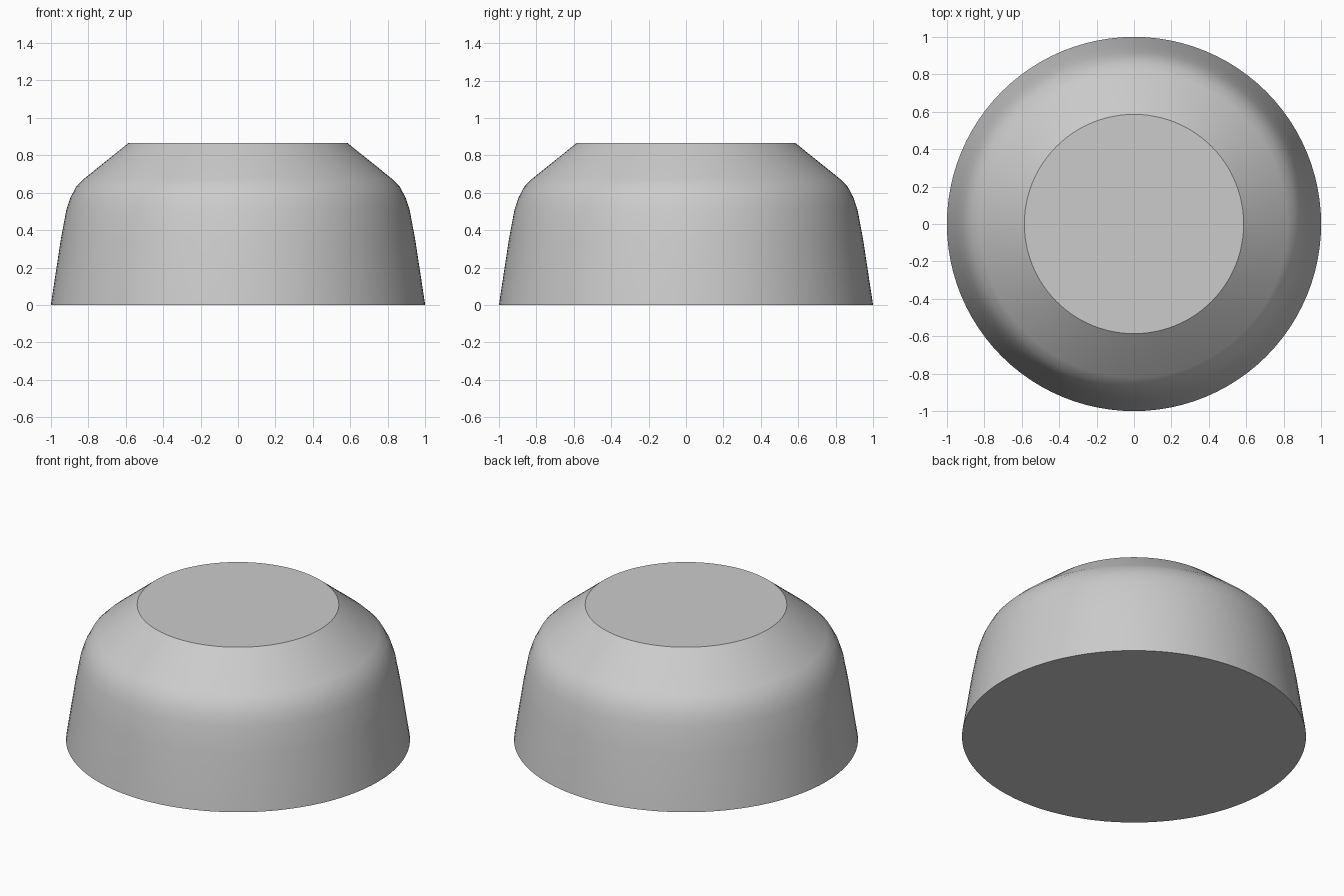
import bpy, bmesh, math

cube = bpy.data.objects.get("Cube")
if cube:
    bpy.data.objects.remove(cube, do_unlink=True)

SEGMENTS = 96

# Single plain grey material
grey = bpy.data.materials.new("light_grey")
grey.use_nodes = True
colour = (0.6, 0.6, 0.6, 1.0)
grey.diffuse_color = colour
grey.node_tree.nodes["Principled BSDF"].inputs["Base Color"].default_value = colour

# Radius and height of the tapered wall, rounded shoulder and sloped rim
profile = [(1.0, 0.0), (0.998, 0.015), (0.947, 0.35), (0.917, 0.51),
           (0.895, 0.575), (0.863, 0.635), (0.82, 0.677), (0.586, 0.865)]

bm = bmesh.new()
rings = []
for radius, height in profile:
    ring = []
    for i in range(SEGMENTS):
        a = math.tau * i / SEGMENTS
        ring.append(bm.verts.new((radius * math.cos(a), radius * math.sin(a), height)))
    rings.append(ring)

# Wall between successive rings
for low, high in zip(rings, rings[1:]):
    for i in range(SEGMENTS):
        j = (i + 1) % SEGMENTS
        bm.faces.new((low[i], low[j], high[j], high[i]))

# Flat base and flat top
bm.faces.new(rings[0][::-1])
bm.faces.new(rings[-1])

mesh = bpy.data.meshes.new("domed_body")
bm.to_mesh(mesh)
bm.free()
mesh.materials.append(grey)
body = bpy.data.objects.new("domed_body", mesh)
bpy.context.collection.objects.link(body)

# Smooth wall with crisp top and bottom edges
bpy.ops.object.select_all(action='DESELECT')
body.select_set(True)
bpy.context.view_layer.objects.active = body
bpy.ops.object.shade_smooth_by_angle(angle=math.radians(30))
